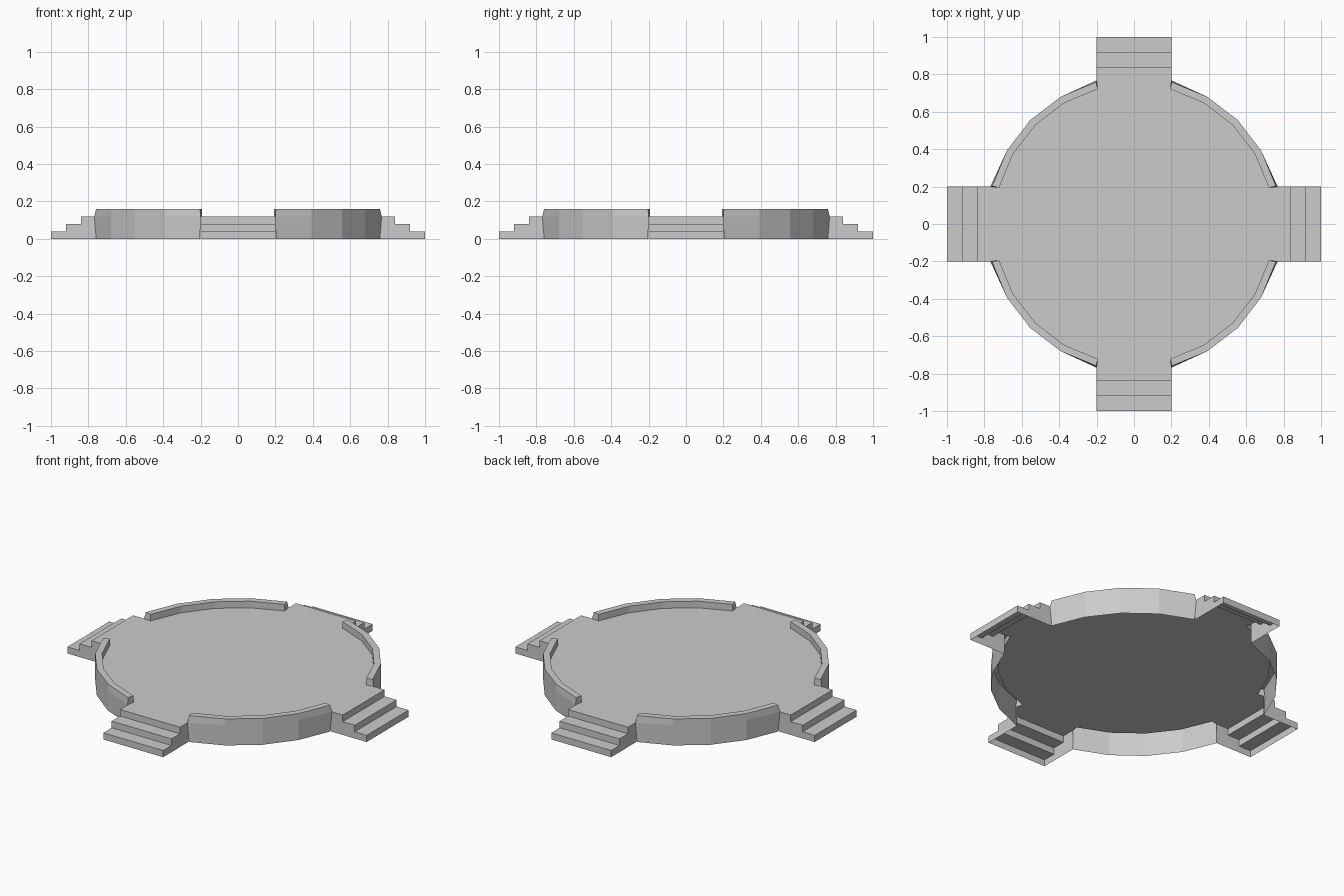
import bpy
from math import cos, sin, pi, radians

if "Cube" in bpy.data.objects:
    bpy.data.objects.remove(bpy.data.objects["Cube"])

FLOOR, TOP = 0.12, 0.16      # floor height, parapet height
R_OUT, R_IN = 0.785, 0.747   # wall radii
HALF = 0.2                   # half width of stairs


def make(name, verts, faces, turn=0):
    me = bpy.data.meshes.new(name)
    me.from_pydata(verts, [], faces)
    ob = bpy.data.objects.new(name, me)
    ob.rotation_euler.z = turn * pi / 2
    bpy.context.collection.objects.link(ob)
    return ob


def polar(r, a, z):
    return (r * cos(a), r * sin(a), z)


angles = [radians(15 * k) for k in range(1, 6)]

# Arena floor: a thin sheet, open underneath
rim = [polar(R_IN, a + q * pi / 2, FLOOR) for q in range(4) for a in angles]
make("arena_floor", rim, [list(range(len(rim)))])

# Quarter wall: tall outside, low parapet inside, hollow below
wall_v = []
for k, a in enumerate(angles):
    mid = polar(R_OUT, a, FLOOR)
    if k == 0:
        mid = (0.768, HALF, FLOOR)
    if k == 4:
        mid = (HALF, 0.768, FLOOR)
    wall_v += [polar(R_OUT, a, 0), mid, polar(R_OUT, a, TOP),
               polar(R_IN, a, TOP), polar(R_IN, a, FLOOR)]
wall_f = [(5 * k + j, 5 * k + 5 + j, 5 * k + 6 + j, 5 * k + 1 + j)
          for k in range(4) for j in range(4)]
wall_f += [(4, 1, 2, 3), (23, 22, 21, 24)]

# Stairs: three steps as an open shell, side walls reaching the arena wall
steps = [(1.0, 0), (1.0, 0.04), (0.92, 0.04), (0.92, 0.08),
         (0.84, 0.08), (0.84, FLOOR), (0.757, FLOOR)]
n = len(steps)
stair_v = [(x, s * HALF, z) for s in (-1, 1) for x, z in steps]
stair_f = [(i, n + i, n + i + 1, i + 1) for i in range(n - 1)]
base = len(stair_v)
stair_v += [(0.757, -HALF, 0), (0.757, HALF, 0)]
stair_f += [list(range(n)) + [base],
            list(range(2 * n - 1, n - 1, -1)) + [base + 1]]
# Landing joining the stairs to the floor
stair_v += [polar(R_IN, -angles[0], FLOOR), polar(R_IN, angles[0], FLOOR)]
stair_f.append((base + 2, n - 1, 2 * n - 1, base + 3))

for q in range(4):
    make(f"wall_{q + 1}", wall_v, wall_f, q)
    make(f"stairs_{q + 1}", stair_v, stair_f, q)
